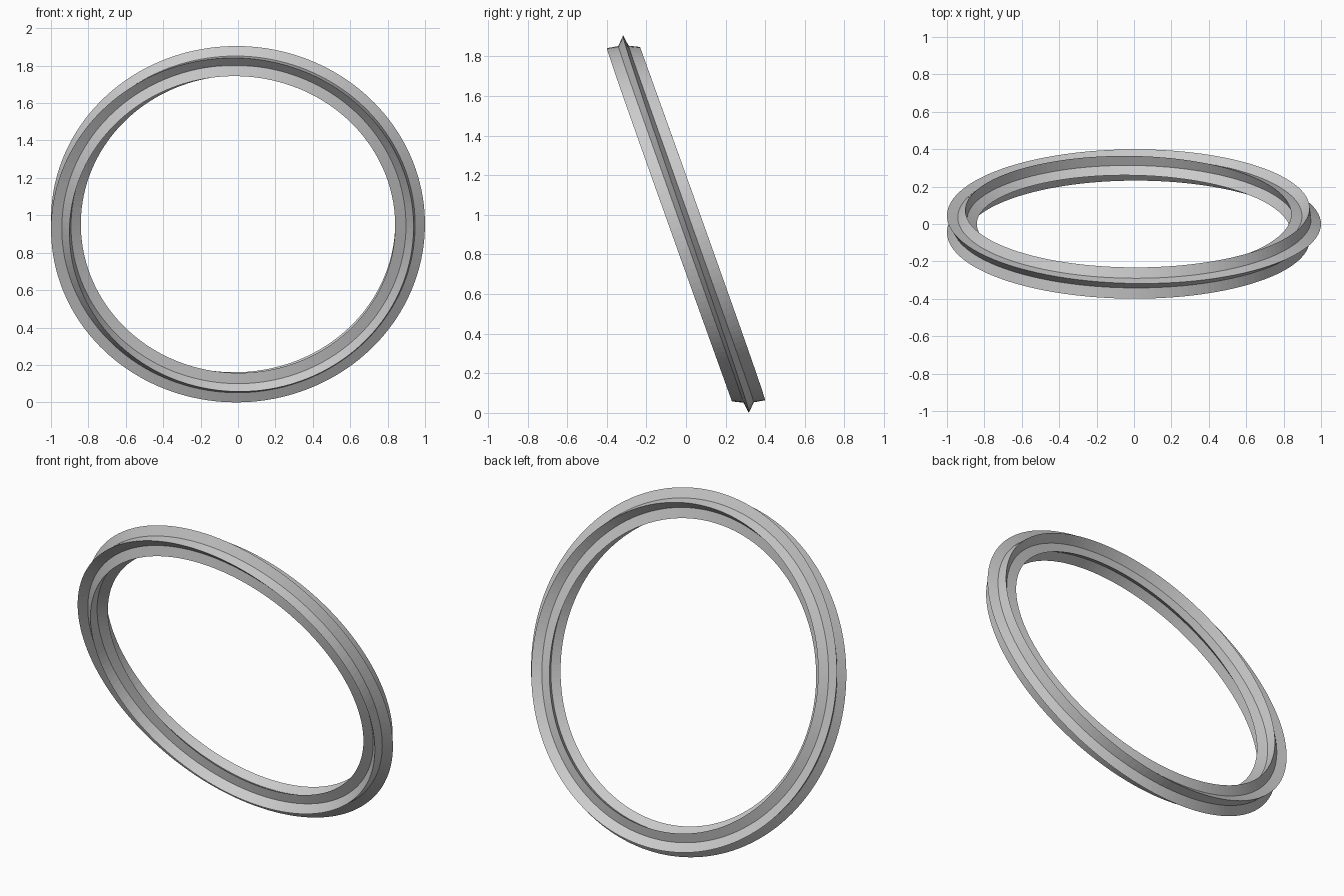
import bpy, bmesh
from math import sin, cos, pi, radians
from mathutils import Vector

if "Cube" in bpy.data.objects:
    bpy.data.objects.remove(bpy.data.objects["Cube"])

RING_R, TIP_R, VALLEY_R = 0.92, 0.088, 0.044
POINTS, SEGS = 5, 160
TILT = radians(20)

# Ring plane axes: leaning up direction and the ring's own axis
right = Vector((1, 0, 0))
lean = Vector((0, -sin(TILT), cos(TILT)))
axis = Vector((0, cos(TILT), sin(TILT)))

# Star profile swept round the ring, turning by one star point per lap
bm = bmesh.new()
n = 2 * POINTS
loops = []
for i in range(SEGS):
    a = 2 * pi * i / SEGS
    out = right * cos(a) + lean * sin(a)
    loop = []
    for j in range(n):
        r = VALLEY_R if j % 2 else TIP_R
        p = a / POINTS + pi * j / POINTS
        loop.append(bm.verts.new(out * (RING_R + r * cos(p)) + axis * r * sin(p)))
    loops.append(loop)

# Skin the loops; the last joins the first shifted by one star point
for i in range(SEGS):
    A = loops[i]
    last = i == SEGS - 1
    B = loops[0] if last else loops[i + 1]
    s = -2 % n
    shift = s if last else 0
    # after a full lap index j lines up with start index j + 2
    if last:
        shift = 2
    for j in range(n):
        k = (j + 1) % n
        bm.faces.new((A[j], A[k], B[(k + shift) % n], B[(j + shift) % n]))
bmesh.ops.recalc_face_normals(bm, faces=bm.faces[:])

# Centre on x and y and stand on the floor
lo = [min(v.co[c] for v in bm.verts) for c in range(3)]
hi = [max(v.co[c] for v in bm.verts) for c in range(3)]
move = Vector((-(lo[0] + hi[0]) / 2, -(lo[1] + hi[1]) / 2, -lo[2]))
bmesh.ops.translate(bm, verts=bm.verts[:], vec=move)

mesh = bpy.data.meshes.new("twisted_star_ring")
bm.to_mesh(mesh)
bm.free()
ring = bpy.data.objects.new("twisted_star_ring", mesh)
bpy.context.collection.objects.link(ring)
